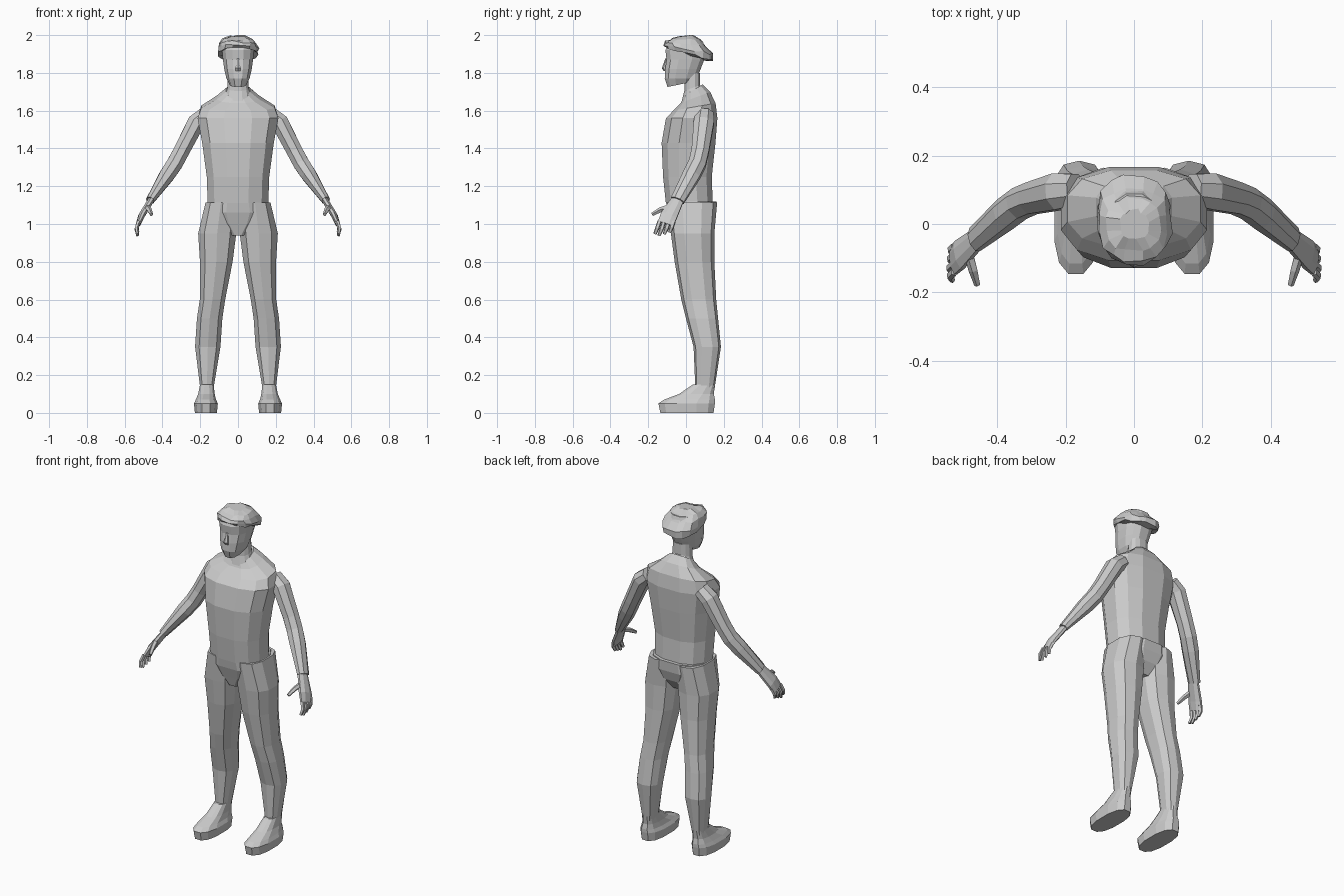
import bpy, bmesh, math, random
from mathutils import Vector

random.seed(4)
cube = bpy.data.objects.get("Cube")
if cube:
    bpy.data.objects.remove(cube)

shade = 0.6
colour = (shade, shade, shade, 1)
grey = bpy.data.materials.new("plain grey")
grey.use_nodes = True
grey.diffuse_color = colour
grey.node_tree.nodes["Principled BSDF"].inputs["Base Color"].default_value = colour


def circle(sides):
    """Cosine and sine pairs around a circle, with a flat facing each axis."""
    angles = [math.tau * (i + 0.5) / sides for i in range(sides)]
    return [(math.cos(a), math.sin(a)) for a in angles]


def soften(value, power):
    return math.copysign(abs(value) ** power, value)


def loft(name, rings, mirror=False, jitter=0.0):
    """Skin closed rings of points and cap both ends."""
    bm = bmesh.new()
    loops = []
    for ring in rings:
        loop = []
        for point in ring:
            noise = Vector([random.uniform(-jitter, jitter) for axis in "xyz"])
            loop.append(bm.verts.new(Vector(point) + noise))
        loops.append(loop)
    for low, high in zip(loops, loops[1:]):
        for i in range(len(low)):
            bm.faces.new((low[i - 1], low[i], high[i], high[i - 1]))
    bm.faces.new(loops[0])
    bm.faces.new(loops[-1])
    bmesh.ops.recalc_face_normals(bm, faces=bm.faces)
    mesh = bpy.data.meshes.new(name)
    bm.to_mesh(mesh)
    bm.free()
    mesh.materials.append(grey)
    obj = bpy.data.objects.new(name, mesh)
    bpy.context.collection.objects.link(obj)
    if mirror:
        obj.modifiers.new("Mirror", 'MIRROR')


def section(height, half_width, front, back, centre=0.0, tilt=0.0, sides=12):
    """Level, slightly squared ring; tilt raises the back and lowers the front."""
    middle, depth = (front + back) / 2, (back - front) / 2
    ring = []
    for c, s in circle(sides):
        u, v = soften(c, 0.8), soften(s, 0.8)
        ring.append((centre + u * half_width, middle + v * depth, height + tilt * v))
    return ring


def joint(at, thick, broad):
    return Vector(at), thick, broad


def limb(name, joints, sides=8):
    """Mirrored tube with rings square to the path through its joints."""
    rings = []
    last = len(joints) - 1
    for i, (centre, thick, broad) in enumerate(joints):
        along = (joints[min(i + 1, last)][0] - joints[max(i - 1, 0)][0]).normalized()
        across = (Vector((0, 1, 0)) - along * along.y).normalized()
        outward = along.cross(across)
        rings.append([centre + outward * thick * c + across * broad * s
                      for c, s in circle(sides)])
    loft(name, rings, mirror=True)


# Torso, from hem to collar
loft("torso", [
    section(height=1.11, half_width=.165, front=-.11, back=.145),
    section(height=1.25, half_width=.17, front=-.125, back=.14),
    section(height=1.43, half_width=.195, front=-.133, back=.16),
    section(height=1.56, half_width=.22, front=-.11, back=.17),
    section(height=1.62, half_width=.2, front=-.07, back=.16, tilt=.02),
    section(height=1.67, half_width=.115, front=-.03, back=.13, tilt=.03),
    section(height=1.71, half_width=.065, front=-.01, back=.09, tilt=.03),
])

# Pelvis joining the legs
loft("pelvis", [
    section(height=.94, half_width=.05, front=-.06, back=.1),
    section(height=1, half_width=.14, front=-.08, back=.14),
    section(height=1.06, half_width=.185, front=-.1, back=.16),
    section(height=1.12, half_width=.165, front=-.11, back=.165),
])

# Trouser legs
loft("leg", [
    section(height=.12, centre=.165, half_width=.035, front=.05, back=.15, sides=10),
    section(height=.35, centre=.16, half_width=.07, front=.04, back=.185, sides=10),
    section(height=.5, centre=.15, half_width=.07, front=0, back=.17, sides=10),
    section(height=.6, centre=.135, half_width=.07, front=-.025, back=.16, sides=10),
    section(height=.8, centre=.115, half_width=.09, front=-.06, back=.15, sides=10),
    section(height=.95, centre=.11, half_width=.105, front=-.08, back=.15, sides=10),
    section(height=1.115, centre=.09, half_width=.085, front=-.1, back=.165, sides=10),
], mirror=True)

# Shoes
loft("shoe", [
    section(height=0, centre=.17, half_width=.06, front=-.14, back=.15),
    section(height=.05, centre=.17, half_width=.065, front=-.15, back=.157),
    section(height=.07, centre=.17, half_width=.055, front=-.12, back=.157),
    section(height=.1, centre=.167, half_width=.045, front=-.04, back=.15),
    section(height=.15, centre=.165, half_width=.037, front=.035, back=.155),
], mirror=True)

# Arms from shoulder to wrist
limb("arm", [
    joint(at=(.17, .1, 1.58), thick=.045, broad=.05),
    joint(at=(.22, .095, 1.54), thick=.05, broad=.058),
    joint(at=(.3, .075, 1.385), thick=.046, broad=.05),
    joint(at=(.335, .06, 1.32), thick=.046, broad=.05),
    joint(at=(.375, .03, 1.26), thick=.044, broad=.05),
    joint(at=(.465, -.045, 1.125), thick=.024, broad=.04),
])

# Hands: palm, then fingers fanned across its end, then thumb
limb("palm", [
    joint(at=(.455, -.04, 1.135), thick=.018, broad=.034),
    joint(at=(.51, -.09, 1.045), thick=.018, broad=.048),
    joint(at=(.528, -.108, 1), thick=.013, broad=.046),
])
for i, finger in enumerate(("index", "middle", "ring", "little")):
    root = Vector((.525, -.14 + i * .025, 1.015))
    reach = .07 - .008 * abs(i - 1)
    knuckle = root + Vector((.2, -.2, -.6)) * reach
    tip = root + Vector((.1, -.4, -1.1)) * reach
    limb(finger + "_finger", [
        joint(at=root, thick=.011, broad=.012),
        joint(at=knuckle, thick=.011, broad=.012),
        joint(at=tip, thick=.008, broad=.009),
    ], sides=5)
limb("thumb", [
    joint(at=(.482, -.09, 1.09), thick=.015, broad=.014),
    joint(at=(.47, -.135, 1.075), thick=.014, broad=.014),
    joint(at=(.458, -.178, 1.05), thick=.009, broad=.01),
], sides=5)

# Neck and head
loft("neck", [
    section(height=1.66, half_width=.075, front=-.03, back=.11, tilt=.03),
    section(height=1.72, half_width=.058, front=-.01, back=.075, tilt=.015),
    section(height=1.8, half_width=.055, front=-.01, back=.075),
])
loft("head", [
    section(height=1.74, half_width=.045, front=-.1, back=.045, tilt=.015),
    section(height=1.77, half_width=.063, front=-.115, back=.06),
    section(height=1.82, half_width=.075, front=-.113, back=.08),
    section(height=1.87, half_width=.082, front=-.106, back=.1),
    section(height=1.92, half_width=.087, front=-.112, back=.11),
    section(height=1.97, half_width=.07, front=-.09, back=.09),
])
loft("nose", [
    section(height=1.81, half_width=.016, front=-.118, back=-.09, sides=6),
    section(height=1.825, half_width=.015, front=-.128, back=-.09, sides=6),
    section(height=1.875, half_width=.007, front=-.11, back=-.09, sides=6),
])

# Rough cropped hair, lower at the back
loft("hair", [
    section(height=1.905, half_width=.08, front=-.1, back=.1, tilt=-.035, sides=16),
    section(height=1.9, half_width=.103, front=-.112, back=.142, tilt=-.035, sides=16),
    section(height=1.925, half_width=.108, front=-.118, back=.14, tilt=-.025, sides=16),
    section(height=1.955, half_width=.1, front=-.11, back=.11, tilt=-.01, sides=16),
    section(height=1.98, half_width=.08, front=-.08, back=.075, sides=16),
    section(height=1.995, half_width=.04, front=-.045, back=.04, sides=16),
], jitter=.007)
